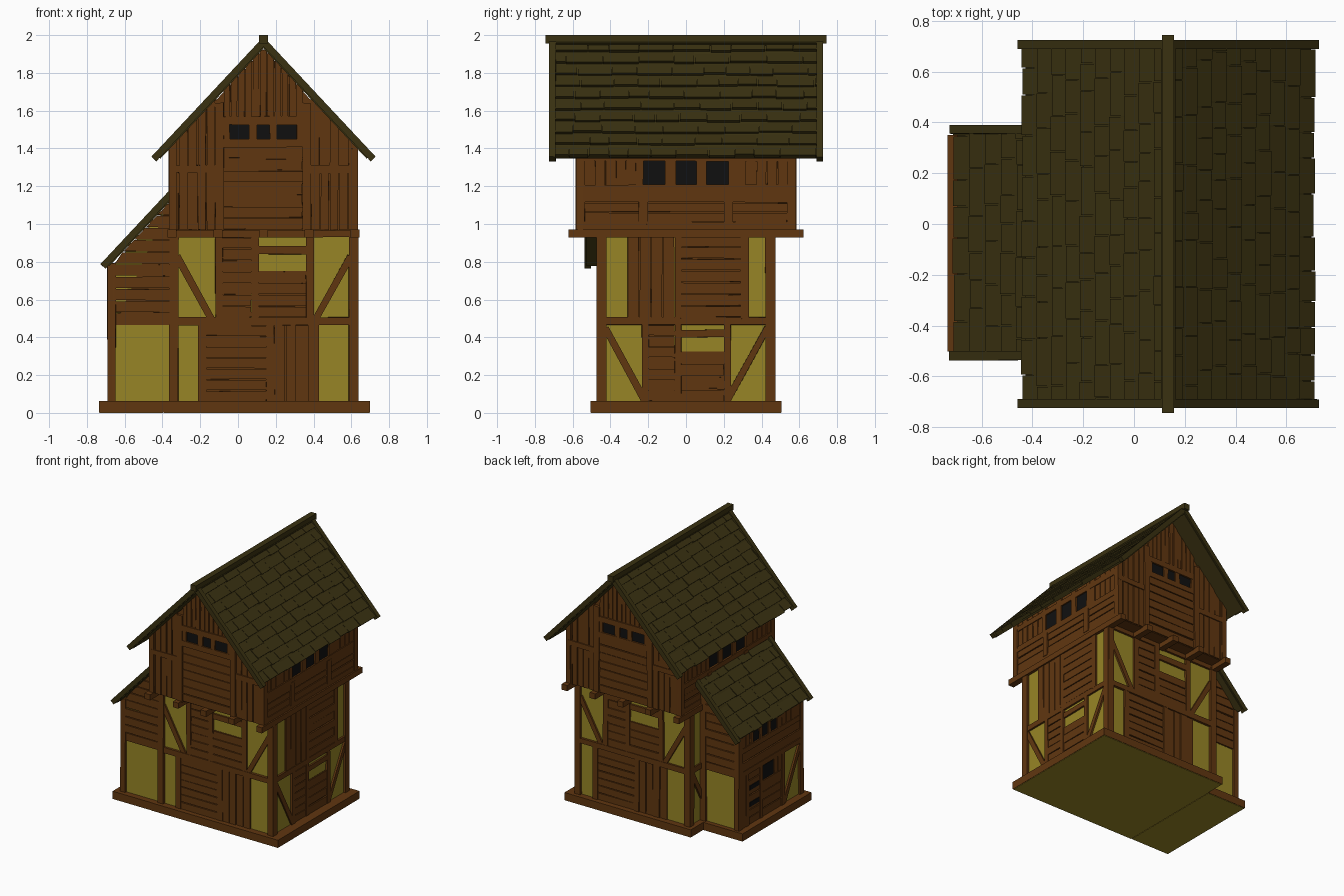
import bpy, bmesh, math, random
from mathutils import Matrix, Vector

if "Cube" in bpy.data.objects:
    bpy.data.objects.remove(bpy.data.objects["Cube"])

random.seed(4)

def material(name, col):
    m = bpy.data.materials.new(name)
    m.diffuse_color = (*col, 1)
    m.use_nodes = True
    m.node_tree.nodes["Principled BSDF"].inputs["Base Color"].default_value = m.diffuse_color
    return m

WOOD = material("brown_wood", (0.118, 0.037, 0.005))
PLASTER = material("yellow_plaster", (0.31, 0.235, 0.019))
ROOF = material("dark_olive_shingle", (0.042, 0.031, 0.0055))
DARK = material("black_opening", (0.005, 0.005, 0.005))
parts = {}

def part(name, mat):
    if name not in parts:
        parts[name] = (bmesh.new(), mat)
    return parts[name][0]

def frame(o, u, v, n):
    m = Matrix((u, v, n)).transposed().to_4x4()
    m.translation = Vector(o)
    return m

def box(name, mat, F, u, v, n, j=0.0, clip=None):
    """Box in a wall frame: u along, v up (or down slope), n outward."""
    bm = part(name, mat)
    for vert in bmesh.ops.create_cube(bm, size=1)['verts']:
        s = vert.co + Vector((.5, .5, .5))
        p = [a + (b - a) * t for (a, b), t in zip((u, v, n), s)]
        p[0] += random.uniform(-j, j)
        p[1] += random.uniform(-j, j)
        if clip:
            p = clip(*p)
        vert.co = F @ Vector(p)

def timber(name, F, u0, u1, v0, v1, n=.02, clip=None):
    box(name, WOOD, F, (u0, u1), (v0, v1), (-.02, n), .003, clip)

def brace(name, F, u0, v0, u1, v1, w=.036):
    d = Vector((u1 - u0, v1 - v0))
    G = F @ Matrix.Translation((u0, v0, 0)) @ Matrix.Rotation(math.atan2(d.y, d.x), 4, 'Z')
    timber(name, G, 0, d.length, -w / 2, w / 2, .014)

def planks(name, F, u0, u1, v0, v1, vertical=False, size=.062, clip=None):
    a, b = (u0, u1) if vertical else (v0, v1)
    box(name, WOOD, F, (u0, u1), (v0, v1), (-.01, .002), 0, clip)
    k = max(1, round((b - a) / size))
    st = (b - a) / k
    for i in range(k):
        r = (a + i * st + .003, a + (i + 1) * st - .003)
        uu, vv = (r, (v0, v1)) if vertical else ((u0, u1), r)
        box(name, WOOD, F, uu, vv, (-.01, random.uniform(.008, .014)), .002, clip)

def prism(name, mat, pts, y0, y1):
    bm = part(name, mat)
    f = bm.faces.new([bm.verts.new((x, y0, z)) for x, z in pts])
    ex = bmesh.ops.extrude_face_region(bm, geom=[f])['geom']
    bmesh.ops.translate(bm, vec=(0, y1 - y0, 0), verts=[g for g in ex if isinstance(g, bmesh.types.BMVert)])

def shingled(name, F, y0, y1, length, rows):
    """Roof slope: slab, overlapping shingle rows and end boards."""
    box(name + "_slab", ROOF, F, (y0 + .01, y1 - .01), (0, length - .025), (-.038, -.016))
    st = (length - .02) / rows
    for i in range(rows):
        y = y0 + .02 - (i % 2) * .05
        while y < y1 - .02:
            w = random.uniform(.1, .2)
            a, b = max(y, y0 + .02), min(y + w, y1 - .02)
            y += w
            if b - a < .02:
                continue
            top, low = i * st, (i + 1) * st + random.uniform(-.004, .006)
            tilt = random.uniform(-.003, .001)
            box(name + "_shingles", ROOF, F, (a + .002, b - .002), (top, low), (-.025, 0), 0,
                lambda u, v, n, t=top, k=tilt: (u, v, n if n < -.01 else k - (.016 if v <= t + .01 else 0)))
    for a, b in ((y0, y0 + .035), (y1 - .035, y1)):
        box(name + "_end_boards", ROOF, F, (a, b), (0, length), (-.032, .004), .001)

I = Matrix.Identity(4)
TURN = Matrix.Translation((.27, 0, 0)) @ Matrix.Rotation(math.pi, 4, 'Z')
X, Y, Z = Vector((1, 0, 0)), Vector((0, 1, 0)), Vector((0, 0, 1))

# Plinth and floor
for x0, x1, y0, y1 in ((-.395, .70, -.505, .505), (-.735, -.395, -.503, .35)):
    box("plinth", WOOD, I, (x0, x1), (y0, y1), (.003, .062))
    box("floor", PLASTER, I, (x0 + .003, x1 - .003), (y0 + .003, y1 - .003), (0, .004))

# Cores: lower storey, upper storey with gable, lean-to
box("lower_walls", PLASTER, I, (-.35, .62), (-.455, .455), (.05, .95))
prism("upper_walls", WOOD, [(-.345, .965), (.615, .965), (.615, 1.41), (.135, 1.925), (-.345, 1.41)], -.565, .565)
prism("lean_to_walls", PLASTER, [(-.675, .05), (-.34, .05), (-.34, 1.12), (-.675, .77)], -.455, .315)

# Floor joists sticking out under the upper storey
for x in (-.35, -.105, .135, .375, .618):
    box("floor_joists", WOOD, I, (x - .024, x + .024), (-.622, .622), (.928, .972))

def gable(u, v, n):
    return u, min(v, 1.94 - 1.07 * abs(u - .135)), n

# The main house repeats when turned by half a circle
for R in (I, TURN):
    # Lower storey, front and back
    F = R @ frame((0, -.455, 0), X, Z, -Y)
    for u in (-.365, .585):
        timber("lower_posts", F, u, u + .05, .06, .95)
    timber("lower_beams", F, -.36, .63, .465, .507, .018)
    timber("lower_beams", F, -.36, .63, .93, .968, .016)
    for u in (-.21, .15):
        timber("lower_studs", F, u, u + .042, .06, .47, .016)
    planks("lower_planks", F, -.168, .15, .06, .465)
    planks("lower_planks", F, .19, .43, .06, .465, True)
    for u in (-.12, .07, .36):
        timber("lower_studs", F, u, u + .04, .5, .94, .016)
    planks("lower_planks", F, -.08, .07, .505, .93)
    planks("lower_planks", F, .11, .36, .505, .75)
    timber("lower_beams", F, .10, .37, .84, .885, .014)
    brace("braces", F, -.325, .83, -.135, .49)
    brace("braces", F, .595, .83, .405, .49)

    # Lower storey, sides
    S = R @ frame((.62, 0, 0), Y, Z, X)
    for u in (-.472, .422):
        timber("lower_posts", S, u, u + .05, .06, .95, .016)
    timber("lower_beams", S, -.46, .46, .465, .507, .014)
    for u in (-.235, -.06, .20):
        timber("lower_studs", S, u, u + .037, .06, .47, .014)
    planks("lower_planks", S, -.2, -.06, .06, .465)
    planks("lower_planks", S, -.025, .2, .06, .325)
    timber("lower_beams", S, -.03, .21, .4, .44, .013)
    brace("braces", S, -.43, .45, -.22, .07)
    brace("braces", S, .43, .45, .22, .07)
    planks("lower_planks", S, -.31, -.06, .505, .94, True)
    timber("lower_studs", S, -.06, -.025, .5, .94, .015)
    planks("lower_planks", S, -.028, .29, .505, .94)
    timber("lower_studs", S, .29, .335, .5, .94, .015)

    # Upper storey, gable ends
    F = R @ frame((0, -.565, 0), X, Z, -Y)
    for u0, u1 in ((-.362, -.12), (.385, .632)):
        planks("upper_planks", F, u0, u1, .968, 1.275, True, .05, gable)
        planks("upper_planks", F, u0, u1, 1.305, 1.8, True, .05, gable)
        timber("upper_beams", F, u0, u1, 1.27, 1.31, .018)
    for u in (-.362, .598):
        timber("upper_posts", F, u, u + .036, .966, 1.6, .017, gable)
    for u in (-.12, .34):
        timber("upper_posts", F, u, u + .045, .966, 1.64, .021, gable)
    planks("upper_planks", F, -.075, .34, .968, 1.41, False, .066)
    timber("upper_beams", F, -.08, .345, 1.405, 1.447, .018)
    timber("upper_beams", F, -.08, .345, 1.525, 1.57, .018)
    box("windows", DARK, F, (-.075, .34), (1.44, 1.53), (-.002, .005))
    for u0, u1 in ((-.078, -.045), (.06, .10), (.167, .205), (.312, .342)):
        timber("window_bars", F, u0, u1, 1.44, 1.53, .016)
    planks("upper_planks", F, -.078, .345, 1.568, 2, True, .038, gable)

    # Upper storey, long sides
    S = R @ frame((.615, 0, 0), Y, Z, X)
    for u in (-.582, .534):
        timber("upper_posts", S, u, u + .048, .968, 1.4, .019)
    timber("upper_beams", S, -.54, .54, .97, 1.01, .016)
    timber("upper_beams", S, -.54, .54, 1.165, 1.207, .018)
    planks("upper_planks", S, -.535, .535, 1.01, 1.165, False, .052)
    for u in (-.25, .2):
        timber("upper_posts", S, u, u + .048, 1.0, 1.18, .02)
    for u0, u1 in ((-.54, -.26), (.26, .54)):
        planks("upper_planks", S, u0, u1, 1.205, 1.41, True)
    box("windows", DARK, S, (-.26, .26), (1.2, 1.34), (-.002, .005))
    for u0, u1 in ((-.265, -.225), (-.11, -.055), (.055, .11), (.225, .265)):
        timber("window_bars", S, u0, u1, 1.2, 1.4, .016)
    timber("upper_beams", S, -.54, .54, 1.333, 1.375, .016)

    # Main roof slope
    d, n = Vector((.683, 0, -.73)), Vector((.73, 0, .683))
    shingled("main_roof", R @ frame((.135, 0, 1.985), Y, d, n), -.725, .725, .865, 10)

# Ridge beam
box("ridge_beam", ROOF, I, (.111, .158), (-.745, .745), (1.955, 2.0))

# Lean-to roof
d, n = Vector((-.683, 0, -.73)), Vector((-.73, 0, .683))
shingled("lean_to_roof", frame((-.34, 0, 1.197), Y, d, n), -.537, .39, .564, 6)

# Lean-to front and back walls
def under_lean(u, v, n):
    return max(u, (v - 1.14) / 1.07 - .34), v, n

for y, s in ((-.455, -1), (.315, 1)):
    F = frame((0, y, 0), X, Z, Y * s)
    timber("lean_to_posts", F, -.69, -.648, .06, .79, .016)
    planks("lean_to_planks", F, -.65, -.345, .465, 1.11, False, .064, under_lean)
timber("lean_to_posts", F, -.40, -.345, .06, 1.05, .014)

# Lean-to outer wall
L = frame((-.675, 0, 0), Y, Z, -X)
for u in (-.47, .285):
    timber("lean_to_posts", L, u, u + .045, .06, .78, .016)
timber("lean_to_beams", L, -.46, .32, .465, .505, .015)
timber("lean_to_beams", L, -.46, .32, .645, .685, .015)
planks("lean_to_planks", L, -.43, .29, .505, .645)
for u0, u1 in ((-.43, -.15), (.19, .29)):
    planks("lean_to_planks", L, u0, u1, .685, .78, True)
box("windows", DARK, L, (-.15, .19), (.68, .78), (-.002, .005))
for u in (-.165, -.055, .055, .165):
    timber("window_bars", L, u - .016, u + .016, .68, .78, .014)
for u in (-.22, .05, .22):
    timber("lean_to_posts", L, u - .018, u + .018, .06, .47, .015)
brace("braces", L, -.43, .45, -.235, .07)
planks("lean_to_planks", L, -.2, .035, .06, .32)
planks("lean_to_planks", L, .235, .29, .06, .465, True)
planks("lean_to_planks", L, .065, .205, .06, .465)
box("windows", DARK, L, (-.11, .03), (.345, .455), (-.002, .006))
timber("lean_to_beams", L, -.2, .035, .31, .345, .014)
planks("lean_to_planks", L, -.205, -.11, .34, .465, True)
for z in (.20, .33):
    box("door_slots", DARK, L, (.075, .195), (z, z + .035), (.005, .0145))

# Turn the collected parts into objects
for name, (bm, mat) in parts.items():
    bmesh.ops.recalc_face_normals(bm, faces=bm.faces)
    me = bpy.data.meshes.new(name)
    bm.to_mesh(me)
    bm.free()
    me.materials.append(mat)
    bpy.context.collection.objects.link(bpy.data.objects.new(name, me))
